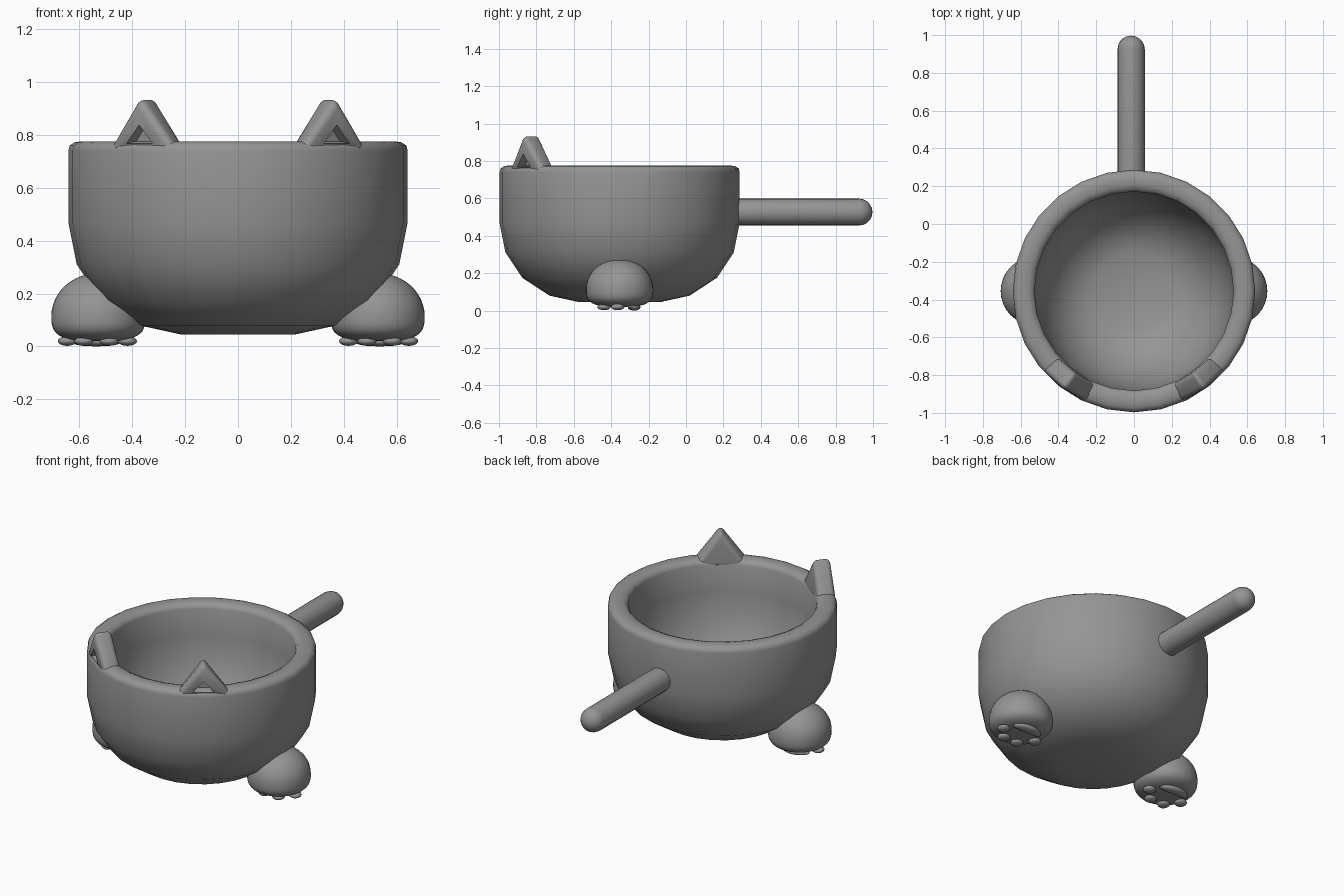
import bpy, bmesh, math
from mathutils import Matrix, Vector

if "Cube" in bpy.data.objects:
    bpy.data.objects.remove(bpy.data.objects["Cube"])

CY = -0.355          # bowl axis in y
grey = bpy.data.materials.new("mid_grey")
grey.diffuse_color = (0.3, 0.3, 0.3, 1)
grey.use_nodes = True
grey.node_tree.nodes["Principled BSDF"].inputs["Base Color"].default_value = grey.diffuse_color


def finish(name, bm, angle=40):
    bmesh.ops.recalc_face_normals(bm, faces=bm.faces)
    me = bpy.data.meshes.new(name)
    bm.to_mesh(me)
    bm.free()
    me.materials.append(grey)
    ob = bpy.data.objects.new(name, me)
    bpy.context.collection.objects.link(ob)
    bpy.ops.object.select_all(action='DESELECT')
    ob.select_set(True)
    bpy.context.view_layer.objects.active = ob
    bpy.ops.object.shade_smooth_by_angle(angle=math.radians(angle))
    return ob


def lathe(profile, sides):
    """Revolve (radius, height) points about z; a zero radius closes the end."""
    bm = bmesh.new()
    rings = []
    for r, z in profile:
        n = 1 if r == 0 else sides
        rings.append([bm.verts.new((r * math.sin(2 * math.pi * i / sides),
                                    r * math.cos(2 * math.pi * i / sides), z))
                      for i in range(n)])
    for a, b in zip(rings, rings[1:]):
        for i in range(sides):
            j = (i + 1) % sides
            quad = [a[i % len(a)], a[j % len(a)], b[j % len(b)], b[i % len(b)]]
            bm.faces.new(list(dict.fromkeys(quad)))
    return bm


# Bowl: outer wall, rounded rim, inner wall and floor
bm = lathe([(0, .045), (.215, .045), (.375, .08), (.52, .175), (.61, .31),
            (.642, .47), (.642, .74), (.637, .76), (.618, .772), (.59, .776),
            (.56, .774), (.537, .764), (.527, .745), (.525, .58), (.505, .44),
            (.45, .29), (.34, .15), (.21, .095), (0, .095)], 28)
bmesh.ops.translate(bm, verts=bm.verts, vec=(0, CY, 0))
finish("bowl", bm, 60)

# Handle: straight rod with a domed end
R = .072
dome = [(R * math.cos(a), .925 + R * math.sin(a))
        for a in (math.pi / 2 * i / 5 for i in range(5))]
bm = lathe([(0, .24), (R, .24)] + dome + [(0, .925 + R)], 20)
bmesh.ops.rotate(bm, verts=bm.verts, matrix=Matrix.Rotation(-math.pi / 2, 3, 'X'))
bmesh.ops.translate(bm, verts=bm.verts, vec=(-.015, 0, .527))
finish("handle", bm)


# Ears: rounded triangles on the rim with a recess in the outer face
def ear(side):
    bm = bmesh.new()

    def tri(half, low, top, r):
        return [bm.verts.new(p) for p in ((-half, r, low), (half, r, low), (0, r, top))]
    outer, back = tri(.16, .73, .944, .637), tri(.16, .73, .944, .532)
    lip, deep = tri(.056, .767, .838, .637), tri(.056, .767, .838, .59)
    bm.faces.new(back)
    bm.faces.new(deep)
    for a, b in ((outer, back), (outer, lip), (lip, deep)):
        for i in range(3):
            j = (i + 1) % 3
            bm.faces.new((a[i], a[j], b[j], b[i]))
    bmesh.ops.recalc_face_normals(bm, faces=bm.faces)
    shell = set(outer + back)
    edges = [e for e in bm.edges if set(e.verts) <= shell]
    bmesh.ops.bevel(bm, geom=edges, offset=.027, segments=4, profile=.5, affect='EDGES')
    # bend around the rim
    for v in bm.verts:
        t, r, z = v.co
        a = math.radians(36) + t / .587
        v.co = Vector((side * r * math.sin(a), CY - r * math.cos(a), z))
    finish("ear_right" if side > 0 else "ear_left", bm, 50)


def pad(bm, x, y, z, sx, sy, sz, bend=0):
    """Flattened ellipsoid, optionally bent into a bean."""
    vs = bmesh.ops.create_uvsphere(bm, u_segments=16, v_segments=8, radius=1)['verts']
    for v in vs:
        p = v.co.copy()
        v.co = Vector((x + sx * p.x, y + sy * p.y - bend * p.x * p.x, z + sz * p.z))


def wall_radius(z):
    """Radius of the middle of the bowl wall at height z."""
    pts = [(.07, .25), (.1, .33), (.19, .455), (.32, .54)]
    for (z0, r0), (z1, r1) in zip(pts, pts[1:]):
        if z < z1:
            return r0 + (r1 - r0) * (z - z0) / (z1 - z0)
    return pts[-1][1]


# Feet: domed balls with flattened soles, plus paw pads
def foot(side):
    tag = "right" if side > 0 else "left"
    fx = side * .528
    bm = bmesh.new()
    vs = bmesh.ops.create_uvsphere(bm, u_segments=32, v_segments=24, radius=1)['verts']
    for v in vs:
        x, y, z = v.co
        if z < 0:        # squarer lower half
            r = math.hypot(x, y)
            k = (1 - abs(z) ** 3.2) ** (1 / 3.2) / r if r > 1e-4 else 1
            x, y = x * k, y * k
        p = Vector((fx + .178 * x, .18 * y, .115 + z * (.162 if z > 0 else .095)))
        # keep the foot inside the bowl wall
        r = math.hypot(p.x, p.y)
        if p.z > .075 and r < wall_radius(p.z):
            k = wall_radius(p.z) / r
            p.x, p.y = p.x * k, p.y * k
        v.co = p + Vector((0, CY, 0))
    finish("foot_" + tag, bm, 60)
    bm = bmesh.new()
    for tx, ty in ((.118, -.01), (.055, -.083), (-.04, -.083), (-.11, -.01)):
        pad(bm, fx + side * tx, CY + ty, .02, .036, .036, .018)
    pad(bm, fx + side * .008, CY + .078, .018, .1, .034, .018, .02)
    finish("paw_pads_" + tag, bm, 60)


for s in (1, -1):
    ear(s)
    foot(s)
